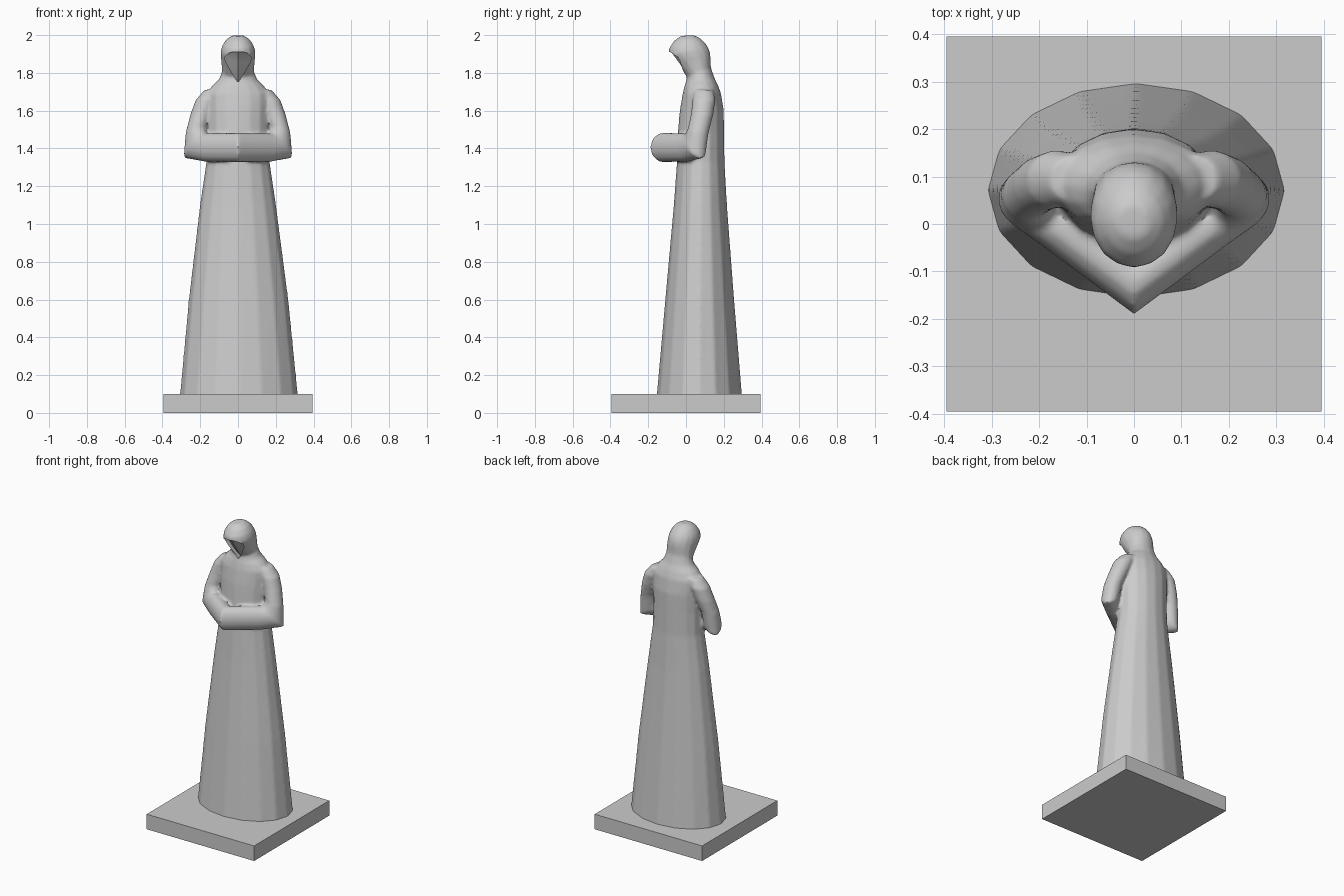
import bpy, bmesh, math
from mathutils import Vector

if "Cube" in bpy.data.objects:
    bpy.data.objects.remove(bpy.data.objects["Cube"])


def loft(bm, rings):
    """Skin a closed tube through rings of equal point count, capped at both ends."""
    rows = [[bm.verts.new(p) for p in ring] for ring in rings]
    n = len(rows[0])
    for a, b in zip(rows, rows[1:]):
        for i in range(n):
            j = (i + 1) % n
            bm.faces.new((a[i], a[j], b[j], b[i]))
    bm.faces.new(rows[0][::-1])
    bm.faces.new(rows[-1])


def make_object(name, bm):
    bmesh.ops.recalc_face_normals(bm, faces=bm.faces)
    mesh = bpy.data.meshes.new(name)
    bm.to_mesh(mesh)
    bm.free()
    ob = bpy.data.objects.new(name, mesh)
    bpy.context.collection.objects.link(ob)
    return ob


def body_ring(yf, zf, yb, zb, w, cx=0.0, n=16):
    """Oval ring, tilted between its front point and back point."""
    ring = []
    for i in range(n):
        a = 2 * math.pi * i / n
        t = (1 - math.cos(a)) / 2
        ring.append((cx + w * math.sin(a), yf + (yb - yf) * t, zf + (zb - zf) * t))
    return ring


# Plinth
bpy.ops.mesh.primitive_cube_add(size=1, location=(0, 0, 0.05))
plinth = bpy.context.object
plinth.name = "plinth"
plinth.scale = (0.79, 0.79, 0.1)

# Robe, neck and hood: front y, front z, back y, back z, half width, x offset
profile = [
    (-0.159, 0.05, 0.300, 0.05, 0.317, 0.005),
    (-0.110, 0.60, 0.255, 0.60, 0.264, 0.003),
    (-0.065, 1.10, 0.217, 1.10, 0.202),
    (-0.048, 1.33, 0.204, 1.33, 0.168),
    (-0.044, 1.48, 0.202, 1.48, 0.164),
    (-0.033, 1.60, 0.200, 1.60, 0.166),
    (-0.018, 1.69, 0.186, 1.69, 0.168),
    (-0.008, 1.73, 0.170, 1.735, 0.137),
    (0.000, 1.755, 0.150, 1.775, 0.102),
    (0.005, 1.775, 0.132, 1.83, 0.086),
    (-0.035, 1.82, 0.130, 1.89, 0.088),
    (-0.070, 1.86, 0.124, 1.92, 0.092),
    (-0.093, 1.89, 0.112, 1.945, 0.092),
    (-0.090, 1.93, 0.096, 1.965, 0.082),
    (-0.065, 1.968, 0.072, 1.986, 0.062),
    (-0.030, 1.995, 0.040, 2.000, 0.033),
]
bm = bmesh.new()
loft(bm, [body_ring(*p) for p in profile])

# Both sleeves as one folded tube from shoulder to shoulder:
# centre, half thickness, half height, turn of the section
u = Vector((-0.6, 0.8, 0))
f = Vector((-0.8, -0.6, 0))
up = Vector((0, 0, 1))
arm = [
    ((0.128, 0.095, 1.710), 0.050, 0.050, 0),
    ((0.165, 0.095, 1.655), 0.062, 0.060, 0),
    ((0.195, 0.085, 1.580), 0.060, 0.058, 5),
    ((0.222, 0.065, 1.495), 0.056, 0.057, 15),
    ((0.226, 0.045, 1.413), 0.056, 0.092, 45),
    ((0.160, -0.004, 1.405), 0.054, 0.077, 85),
    ((0.000, -0.123, 1.405), 0.054, 0.078, 90),
]
half = []
for c, ru, rv, turn in arm:
    t = math.radians(turn)
    v = f * math.cos(t) + up * math.sin(t)
    half.append([Vector(c) + u * ru * math.cos(a) + v * rv * math.sin(a)
                 for a in (2 * math.pi * i / 16 for i in range(16))])
half[-1] = [p - f * (p.x / f.x) for p in half[-1]]      # meet on the centre plane
other = [[Vector((-p.x, p.y, p.z)) for p in ring] for ring in half[:-1]]
loft(bm, half + other[::-1])
figure = make_object("robed_figure", bm)

# Cutter for the hood opening, leaving a ridged face inside: z, half width
rings = []
for z, w in [(1.755, 0.004), (1.80, 0.032), (1.86, 0.066), (1.885, 0.070),
             (1.903, 0.052), (1.911, 0.028)]:
    y = -0.075 + (1.89 - z) * 0.72
    side = y + 0.018 + 8 * w * w
    rings.append([(-w, -0.25, z), (-w, side, z), (0, y + 0.012, z),
                  (w, side, z), (w, -0.25, z)])
bm = bmesh.new()
loft(bm, rings)
cutter = make_object("hood_opening_cutter", bm)
cutter.hide_render = True

# Fuse sleeves into the robe, soften the joins, cut the hood
m = figure.modifiers.new("fuse", 'REMESH')
m.mode = 'VOXEL'
m.voxel_size = 0.009
m = figure.modifiers.new("soften", 'SMOOTH')
m.factor = 0.5
m.iterations = 5
m = figure.modifiers.new("hood_opening", 'BOOLEAN')
m.operation = 'DIFFERENCE'
m.solver = 'EXACT'
m.object = cutter

bpy.ops.object.select_all(action='DESELECT')
figure.select_set(True)
bpy.context.view_layer.objects.active = figure
bpy.ops.object.convert(target='MESH')
bpy.ops.object.shade_smooth_by_angle(angle=math.radians(40))
bpy.data.objects.remove(cutter)
